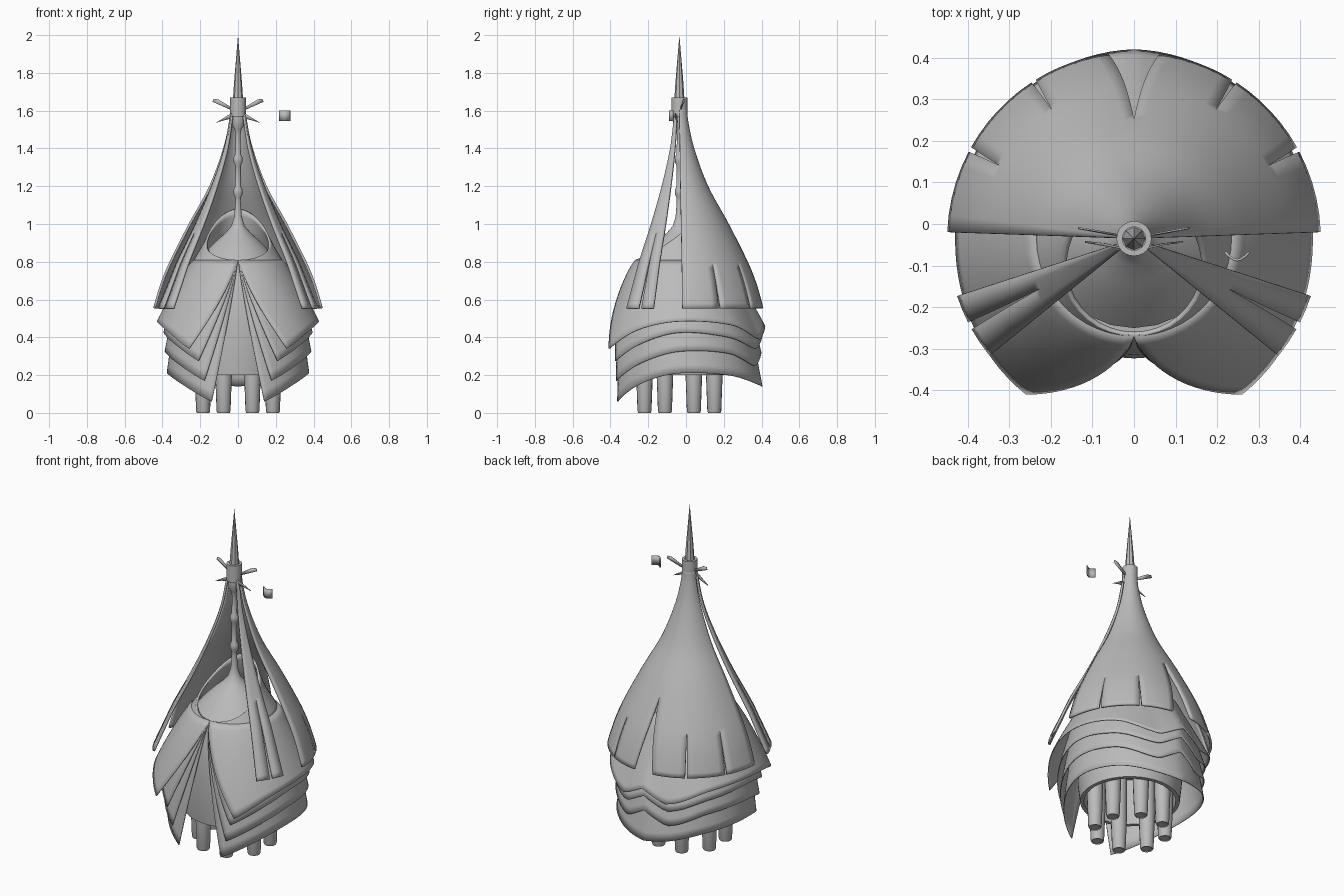
import bpy, bmesh, math
from mathutils import Vector

if "Cube" in bpy.data.objects:
    bpy.data.objects.remove(bpy.data.objects["Cube"])

CY = -0.035  # y of the vertical axis
grey = bpy.data.materials.new("plain grey")
grey.diffuse_color = (0.5, 0.5, 0.5, 1)
grey.use_nodes = True
grey.node_tree.nodes["Principled BSDF"].inputs["Base Color"].default_value = grey.diffuse_color


def finish(name, bm, mirror=False, thick=0, angle=35):
    me = bpy.data.meshes.new(name)
    bmesh.ops.remove_doubles(bm, verts=bm.verts, dist=0.0004)
    bm.to_mesh(me)
    bm.free()
    me.materials.append(grey)
    ob = bpy.data.objects.new(name, me)
    bpy.context.collection.objects.link(ob)
    if mirror:
        ob.modifiers.new("mirror", 'MIRROR').merge_threshold = 0.001
    if thick:
        s = ob.modifiers.new("shell", 'SOLIDIFY')
        s.thickness = thick
        s.offset = -1
    bpy.ops.object.select_all(action='DESELECT')
    ob.select_set(True)
    bpy.context.view_layer.objects.active = ob
    bpy.ops.object.shade_smooth_by_angle(angle=math.radians(angle))
    return ob


def interp(pts, x):
    """Smooth interpolation through sorted (x, value) points."""
    if x <= pts[0][0]:
        return pts[0][1]
    if x >= pts[-1][0]:
        return pts[-1][1]
    sl = []
    for i in range(len(pts)):
        a, b = pts[max(i - 1, 0)], pts[min(i + 1, len(pts) - 1)]
        sl.append((b[1] - a[1]) / (b[0] - a[0]))
    for i, (a, b) in enumerate(zip(pts, pts[1:])):
        if x <= b[0]:
            h = b[0] - a[0]
            t = (x - a[0]) / h
            return ((2*t**3 - 3*t*t + 1) * a[1] + (t**3 - 2*t*t + t) * h * sl[i]
                    + (3*t*t - 2*t**3) * b[1] + (t**3 - t*t) * h * sl[i + 1])


def polar(r, deg, z):
    a = math.radians(deg)
    return Vector((r * math.cos(a), CY + r * math.sin(a), z))


def grid(bm, f, nu, nv):
    """u runs anticlockwise and v upward, so faces point outward."""
    vs = [[bm.verts.new(f(i / nu, j / nv)) for i in range(nu + 1)] for j in range(nv + 1)]
    for j in range(nv):
        for i in range(nu):
            bm.faces.new((vs[j][i], vs[j][i+1], vs[j+1][i+1], vs[j+1][i]))


def lathe(name, pts, seg=48, angle=35, at=(0, CY)):
    bm = bmesh.new()
    rings = []
    for r, z in pts:
        n = seg if r > 0 else 1
        rings.append([bm.verts.new((at[0] + r * math.cos(2 * math.pi * k / seg),
                                    at[1] + r * math.sin(2 * math.pi * k / seg), z)) for k in range(n)])
    for a, b in zip(rings, rings[1:]):
        for k in range(seg):
            l = (k + 1) % seg
            if len(a) == 1:
                bm.faces.new((a[0], b[l], b[k]))
            elif len(b) == 1:
                bm.faces.new((a[k], a[l], b[0]))
            else:
                bm.faces.new((a[k], a[l], b[l], b[k]))
    return finish(name, bm, angle=angle)


# Cloak: angular strips parted by tapering slits (angle, half width, slit top)
back_profile = [(.555, .449), (.6, .437), (.7, .405), (.8, .363), (1.0, .262),
                (1.2, .153), (1.4, .079), (1.55, .046), (1.62, .041)]
front_profile = [(.555, .447), (.7, .385), (.8, .342), (1.0, .24),
                 (1.2, .15), (1.4, .079), (1.58, .044)]


def cloak(name, profile, stops, mirror):
    bm = bmesh.new()
    z0, z1 = profile[0][0], profile[-1][0]
    for (a, wa, ta), (b, wb, tb) in zip(stops, stops[1:]):
        def f(u, v):
            z = z0 + (z1 - z0) * v
            lo = a + wa * max(0, 1 - (z - z0) / (ta - z0))
            hi = b - wb * max(0, 1 - (z - z0) / (tb - z0))
            return polar(interp(profile, z), lo + (hi - lo) * u, z)
        grid(bm, f, max(2, round((b - a) / 5)), 40)
    return finish(name, bm, mirror, 0.013)


cloak("cloak_back", back_profile,
      [(2, 0, 1), (28.5, .8, .79), (57.5, .8, .79), (90, 8, .95),
       (122.5, .8, .79), (151.5, .8, .79), (178, 0, 1)], False)
cloak("cloak_front_panels", front_profile,
      [(-39, 0, 1), (-28, 1.2, .97), (-18, 0, 1)], True)

# Four skirt layers, each open at the front in an upturned V
TOP, R0 = .81, .235
layers = [  # V angle, hem heights (front, 60, side, rear side, rear point, back), hem radii, curve
    (34.7, (.34, .44, .485, .465, .39, .46), (.456, .43, .455), .85),
    (31.7, (.275, .37, .425, .40, .34, .41), (.40, .395, .44), .7),
    (28.0, (.17, .27, .325, .315, .25, .32), (.38, .388, .435), .65),
    (23.0, (.06, .165, .21, .20, .155, .14), (.358, .376, .44), .6)]
for n, (tip, hem, rad, power) in enumerate(layers):
    angs = (tip, 60, 90, 130, 163, 180)

    def f(u, v):
        t = 1 - v
        th = tip + (180 - tip) * u
        if th > 163 and n < 3:
            zh = hem[4] + (hem[5] - hem[4]) * (th - 163) / 17
        else:
            zh = interp(list(zip(angs, hem)), th)
        rh = interp(list(zip((tip, 90, 180), rad)), th)
        ang = tip * t + (180 - tip * t) * u
        return polar(R0 + (rh - R0) * t ** power, ang - 90, TOP + (zh - TOP) * t)
    bm = bmesh.new()
    grid(bm, f, 40, 14)
    finish("skirt_layer_%d" % (n + 1), bm, True, 0.005)

# Collar with a slanted rim
collar_profile = [(.80, .24), (.9, .182), (.97, .15), (1.09, .115)]
bm = bmesh.new()


def collar(u, v):
    z = .80 + (.145 - .135 * math.cos(math.pi * u)) * v
    return polar(interp(collar_profile, z), -90 + 180 * u, z)


grid(bm, collar, 24, 8)
finish("collar", bm, True, 0.012)

# Hollow body under the skirt
lathe("body", [(0, .5), (.25, .48), (.25, .2), (.272, .2), (.283, .3), (.288, .45),
               (.279, .6), (.262, .7), (.232, .81)])

# Beaded central stem rising from the collar
stem = [(.215, .80), (.165, .86), (.11, .915), (.065, .955), (.035, .99), (.02, 1.04), (.014, 1.12)]
for z in (1.17, 1.34):
    stem += [(.015, z - .03), (.024, z - .012), (.024, z + .012), (.015, z + .03)]
stem += [(.013, 1.47), (.018, 1.5), (.033, 1.525), (.033, 1.56), (0, 1.56)]
lathe("stem", stem, 24)

# Neck sleeve and octagonal spire
lathe("neck_sleeve", [(0, 1.53), (.03, 1.53), (.034, 1.57), (.042, 1.57), (.042, 1.67),
                      (.028, 1.67), (.028, 1.65), (0, 1.65)], 24)
lathe("spire", [(.028, 1.64), (.021, 1.75), (0, 2.0)], 8, 20)

# Eight tapered legs
for k in range(8):
    a = math.radians(22.5 + 45 * k)
    lathe("leg_%d" % (k + 1), [(0, .01), (.03, .005), (.033, 0), (.037, .01), (.044, .2), (.044, .49)],
          16, at=(.2 * math.cos(a), CY + .2 * math.sin(a)))


# Thin upright leaves beside the neck, and one floating plate
def plate(name, pts, mirror):
    bm = bmesh.new()
    bm.faces.new([bm.verts.new(p) for p in pts])
    finish(name, bm, mirror, 0.004)


plate("upper_leaves", [(.03, -.03, 1.615), (.04, -.03, 1.605), (.135, -.012, 1.647),
                       (.13, -.012, 1.662), (.105, -.016, 1.66)], True)
plate("lower_leaves", [(.03, -.06, 1.56), (.07, -.05, 1.55), (.118, -.045, 1.535), (.075, -.05, 1.562),
                       (.03, -.06, 1.59)], True)
bm = bmesh.new()
grid(bm, lambda u, v: Vector((.217 + .062 * u, -.07 - .02 * math.sin(math.pi * u), 1.545 + .055 * v)), 6, 1)
finish("floating_plate", bm, False, 0.006)
